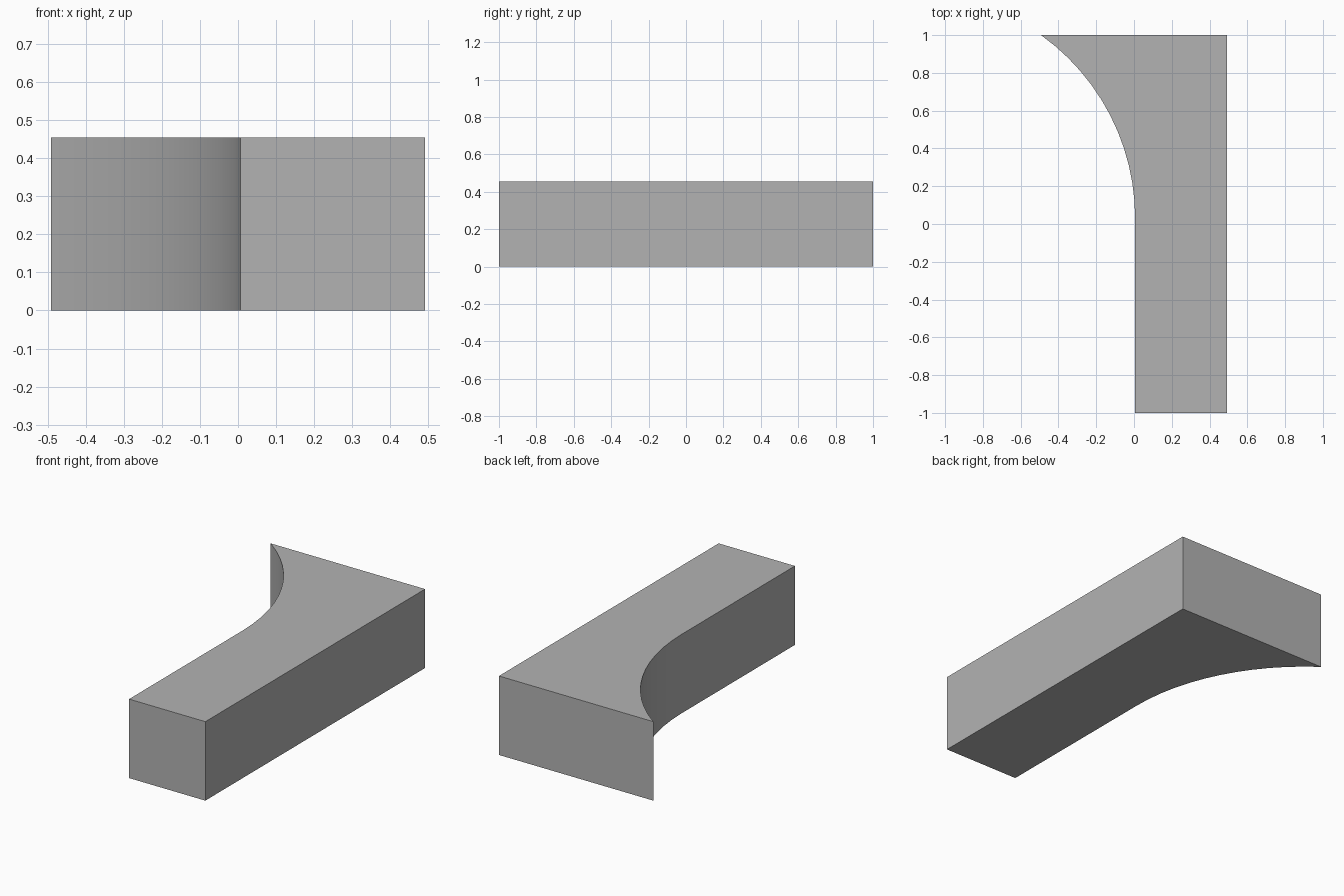
import bpy, bmesh, math

cube = bpy.data.objects.get("Cube")
if cube:
    bpy.data.objects.remove(cube, do_unlink=True)

HALF_WIDTH, HEIGHT = 0.492, 0.455
INNER_X, ARC_START, SEGMENTS = 0.006, 0.03, 12

# Plain grey material
grey = bpy.data.materials.new("plain_grey")
grey.use_nodes = True
colour = (0.45, 0.45, 0.45, 1)
grey.diffuse_color = colour
grey.node_tree.nodes["Principled BSDF"].inputs["Base Color"].default_value = colour

# Outline: straight bar whose inner side flares out along a tangent arc
run, rise = INNER_X + HALF_WIDTH, 1 - ARC_START
radius = (run ** 2 + rise ** 2) / (2 * run)
sweep = math.asin(rise / radius)
outline = [(INNER_X, -1), (HALF_WIDTH, -1), (HALF_WIDTH, 1)]
for i in range(SEGMENTS, -1, -1):
    a = sweep * i / SEGMENTS
    outline.append((INNER_X - radius * (1 - math.cos(a)), ARC_START + radius * math.sin(a)))

# Extrude the outline into a solid block
bm = bmesh.new()
base = bm.faces.new([bm.verts.new((x, y, 0)) for x, y in outline])
top = bmesh.ops.extrude_face_region(bm, geom=[base], use_keep_orig=True)
bmesh.ops.translate(bm, vec=(0, 0, HEIGHT),
                    verts=[g for g in top["geom"] if isinstance(g, bmesh.types.BMVert)])
bmesh.ops.recalc_face_normals(bm, faces=bm.faces)
mesh = bpy.data.meshes.new("flared_block")
bm.to_mesh(mesh)
bm.free()
mesh.materials.append(grey)

block = bpy.data.objects.new("flared_block", mesh)
bpy.context.collection.objects.link(block)
bpy.ops.object.select_all(action='DESELECT')
block.select_set(True)
bpy.context.view_layer.objects.active = block
bpy.ops.object.shade_smooth_by_angle(angle=math.radians(30))
